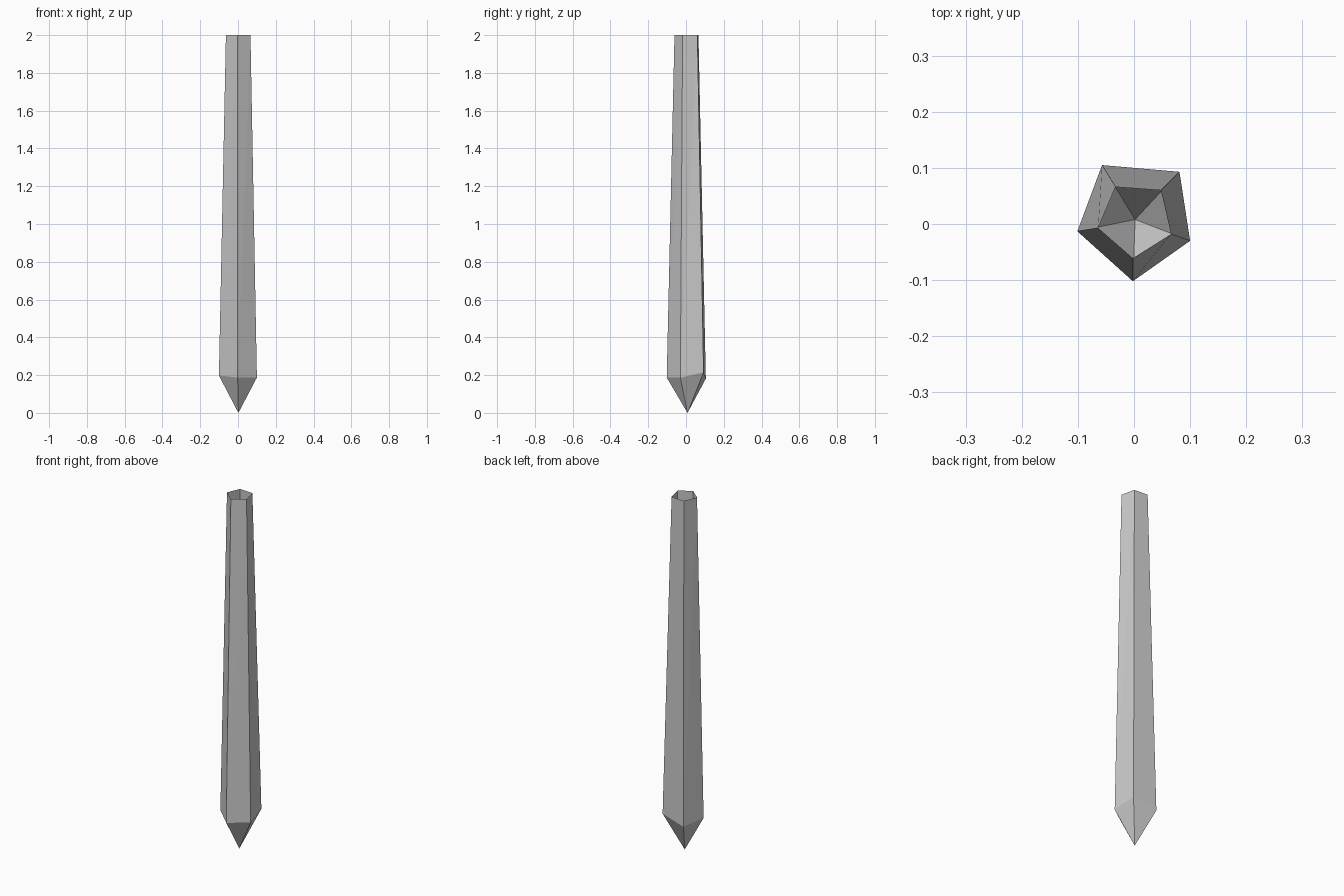
import bpy
import bmesh

if "Cube" in bpy.data.objects:
    bpy.data.objects.remove(bpy.data.objects["Cube"])

# Irregular five-sided cross-sections, counter-clockwise seen from above
shoulder = [(-0.101, -0.013, 0.198), (-0.002, -0.102, 0.187), (0.100, -0.030, 0.187),
            (0.081, 0.093, 0.214), (-0.057, 0.105, 0.181)]
rim = [(-0.064, -0.007), (-0.002, -0.061), (0.066, -0.018),
       (0.048, 0.060), (-0.033, 0.066)]

bm = bmesh.new()
tip = bm.verts.new((0.002, 0.008, 0.0))
low = [bm.verts.new(p) for p in shoulder]
top = [bm.verts.new((x, y, 2.0)) for x, y in rim]

n = len(low)
for i in range(n):
    j = (i + 1) % n
    # Pointed end
    bm.faces.new((tip, low[j], low[i]))
    # Tapered shaft, left open at the rim
    bm.faces.new((low[i], low[j], top[j]))
    bm.faces.new((low[i], top[j], top[i]))

mesh = bpy.data.meshes.new("spike")
bm.to_mesh(mesh)
bm.free()
spike = bpy.data.objects.new("spike", mesh)
bpy.context.collection.objects.link(spike)
